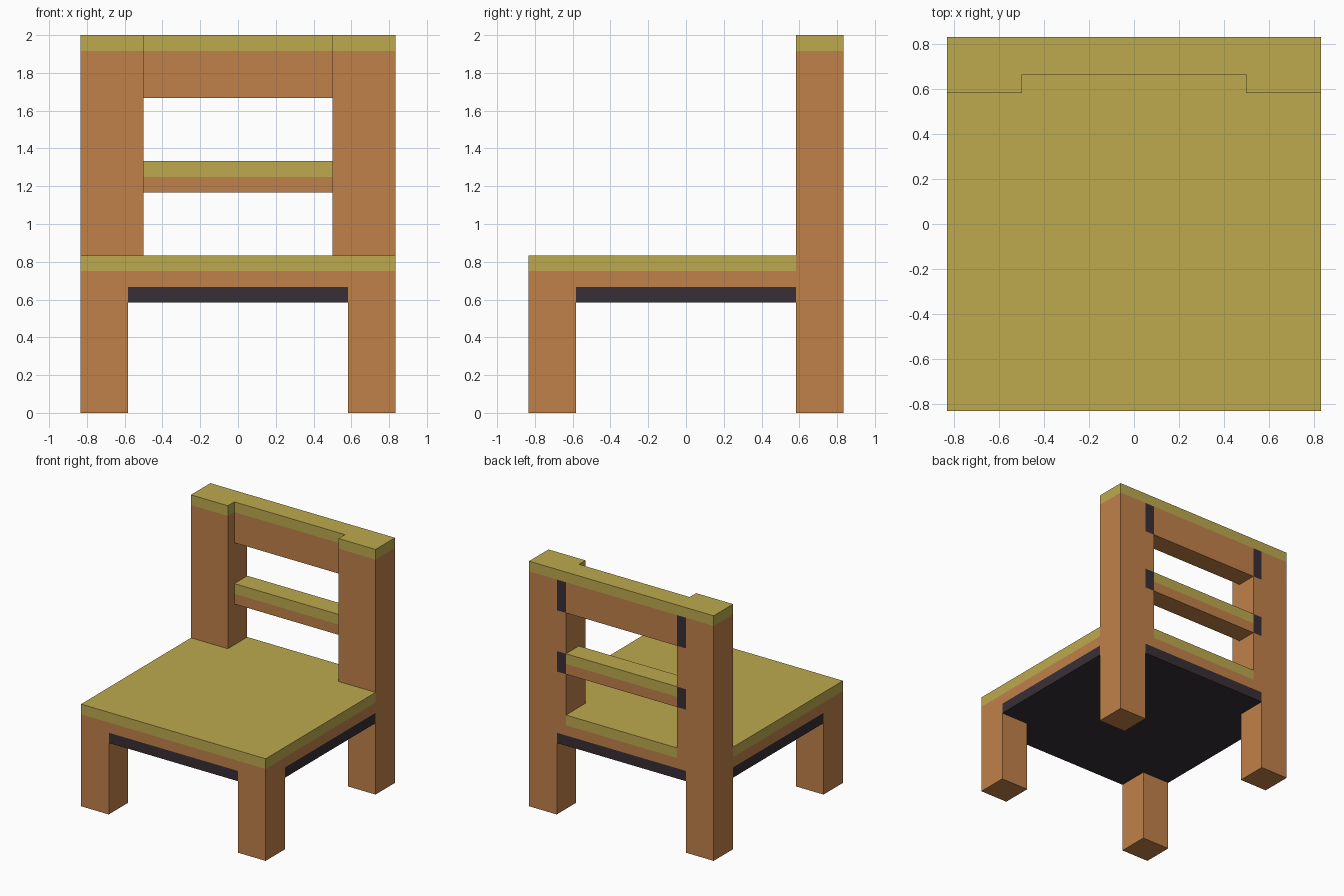
import bpy, bmesh

cube = bpy.data.objects.get("Cube")
if cube:
    bpy.data.objects.remove(cube, do_unlink=True)

U = 1 / 12                      # one grid step
W, LEG, POST = 10 * U, 7 * U, 6 * U   # outer half width, leg inner edge, post inner edge


def material(name, rgb):
    m = bpy.data.materials.new(name)
    m.use_nodes = True
    m.diffuse_color = (*rgb, 1)
    m.node_tree.nodes["Principled BSDF"].inputs["Base Color"].default_value = (*rgb, 1)
    return m


MATS = [material("orange_wood", (0.53, 0.22, 0.067)),
        material("mustard_top", (0.51, 0.40, 0.076)),
        material("dark_underside", (0.040, 0.028, 0.038))]
WOOD, TOP, DARK = range(3)


def prism(name, outline, base, bands, rule=None):
    """Stack an outline in coloured bands, given as (top height, material)."""
    bm = bmesh.new()
    rings = [[bm.verts.new((x, y, z)) for x, y in outline]
             for z in [base] + [b[0] for b in bands]]
    bm.faces.new(rings[0]).material_index = bands[0][1]
    bm.faces.new(rings[-1]).material_index = bands[-1][1]
    n = len(outline)
    for low, high, (_, mat) in zip(rings, rings[1:], bands):
        for i in range(n):
            j = (i + 1) % n
            f = bm.faces.new((low[i], low[j], high[j], high[i]))
            f.material_index = mat
            if rule:
                f.material_index = rule(f.calc_center_median(), mat)
    bmesh.ops.recalc_face_normals(bm, faces=bm.faces[:])
    mesh = bpy.data.meshes.new(name)
    bm.to_mesh(mesh)
    bm.free()
    for m in MATS:
        mesh.materials.append(m)
    obj = bpy.data.objects.new(name, mesh)
    bpy.context.collection.objects.link(obj)
    return obj


def rect(x0, x1, y0, y1):
    return [(x0, y0), (x1, y0), (x1, y1), (x0, y1)]


# Seat, notched around the back posts
prism("seat", [(-W, -W), (W, -W), (W, LEG), (POST, LEG), (POST, W),
               (-POST, W), (-POST, LEG), (-W, LEG)],
      8 * U, [(9 * U, WOOD), (10 * U, TOP)])

# Dark panel under the seat, filling the space between the legs
prism("seat_underside", [(-W, -LEG), (-LEG, -LEG), (-LEG, -W), (LEG, -W),
                         (LEG, -LEG), (W, -LEG), (W, LEG), (LEG, LEG),
                         (LEG, W), (-LEG, W), (-LEG, LEG), (-W, LEG)],
      7 * U, [(8 * U, DARK)])


# Dark joint marks on the back of each post, beside the rails
def joint_rule(c, mat):
    on_back = c.y > W - 0.01 and abs(c.x) < LEG
    beside_rail = 14 * U < c.z < 16 * U or 20 * U < c.z < 23 * U
    return DARK if on_back and beside_rail else mat


# Legs and back posts
for side, s in (("left", 1), ("right", -1)):
    for end, e in (("front", -1), ("back", 1)):
        prism(f"{end}_leg_{side}", rect(s * LEG, s * W, e * LEG, e * W),
              0, [(8 * U, WOOD)])
    prism(f"back_post_{side}",
          [(s * POST, LEG), (s * W, LEG), (s * W, W), (s * LEG, W), (s * POST, W)],
          8 * U, [(h * U, WOOD) for h in (14, 16, 20, 23)] + [(24 * U, TOP)],
          joint_rule)

# Back rails
for name, low, mid, high in (("top_rail", 20, 23, 24), ("middle_rail", 14, 15, 16)):
    prism(name, rect(-POST, POST, 8 * U, W), low * U,
          [(mid * U, WOOD), (high * U, TOP)])
